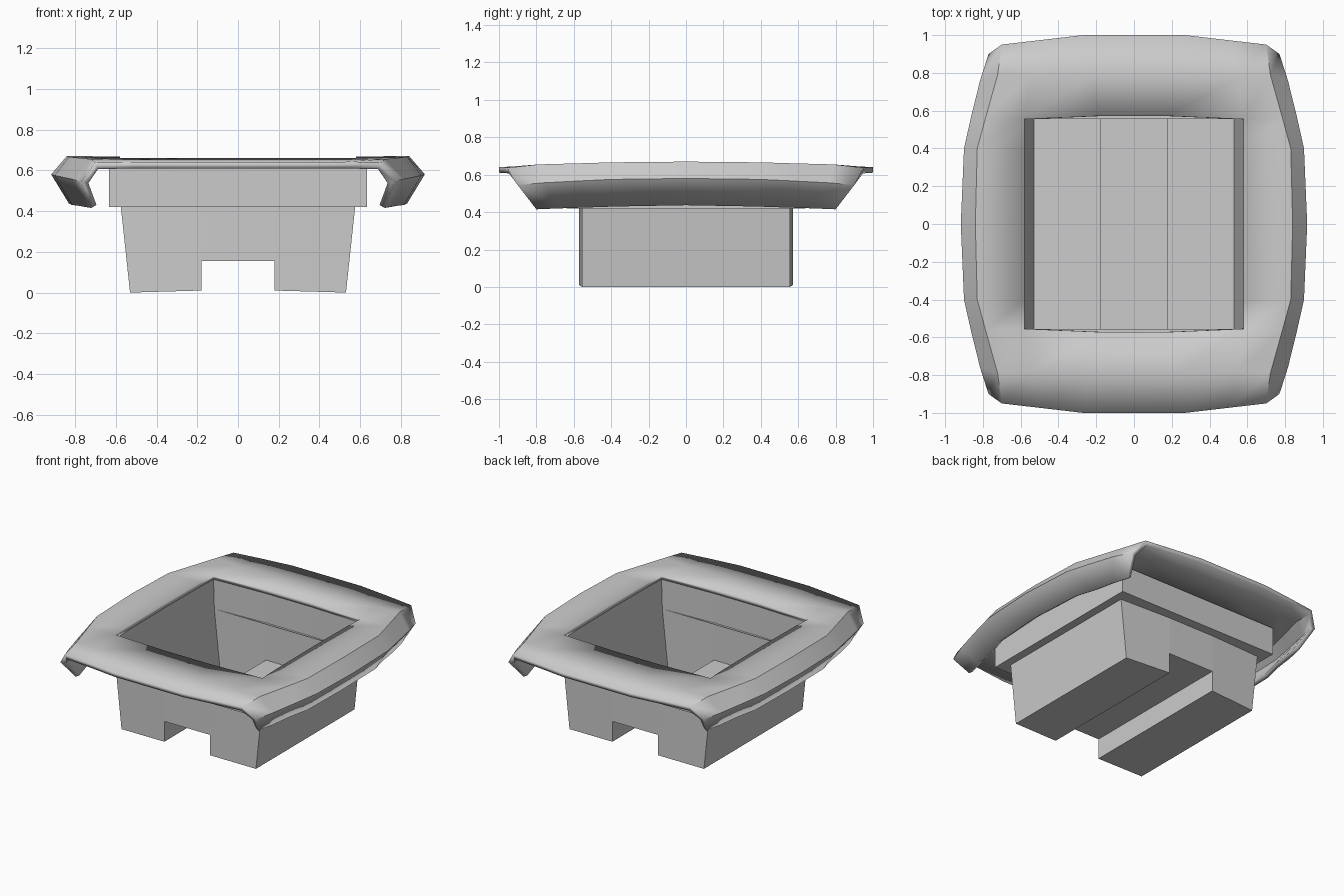
import bpy, bmesh, math

if "Cube" in bpy.data.objects:
    bpy.data.objects.remove(bpy.data.objects["Cube"])


def make(name, verts, faces, smooth=None):
    me = bpy.data.meshes.new(name)
    me.from_pydata(verts, [], faces)
    bm = bmesh.new()
    bm.from_mesh(me)
    bmesh.ops.remove_doubles(bm, verts=bm.verts, dist=1e-5)
    bm.to_mesh(me)
    bm.free()
    ob = bpy.data.objects.new(name, me)
    bpy.context.collection.objects.link(ob)
    if smooth:
        bpy.ops.object.select_all(action='DESELECT')
        ob.select_set(True)
        bpy.context.view_layer.objects.active = ob
        bpy.ops.object.shade_smooth_by_angle(angle=math.radians(smooth))
    return ob


# Rim: half cross-sections from the centre out to the folded lip, by y station
STATIONS = [
    [(.18, 0, .66), (.58, 0, .668), (.84, 0, .67), (.917, 0, .58), (.83, 0, .437)],
    [(.18, .4, .66), (.58, .4, .665), (.83, .4, .666), (.90, .4, .575), (.815, .38, .43)],
    [(.18, .572, .66), (.58, .555, .66), (.785, .565, .661), (.863, .565, .567), (.775, .53, .425)],
    [(.23, .79, .652), (.55, .78, .653), (.722, .79, .655), (.815, .76, .557), (.75, .68, .42)],
    [(.27, 1.0, .64), (.50, .973, .64), (.70, .95, .637), (.77, .90, .545), (.72, .80, .415)],
]
rows = []
for j in range(-4, 5):
    half = [(x, math.copysign(y, j), z) for x, y, z in STATIONS[abs(j)]]
    rows.append([(-x, y, z) for x, y, z in reversed(half)] + half)
n = len(rows[0])
faces = []
for j in range(8):
    for i in range(n - 1):
        if 2 <= j <= 5 and 3 <= i <= 5:      # opening
            continue
        a = j * n + i
        faces.append((a, a + 1, a + n + 1, a + n))
rim = make("rim", [v for r in rows for v in r], faces, smooth=25)
sol = rim.modifiers.new("thickness", 'SOLIDIFY')
sol.thickness = .03
sol.offset = -1
sol.use_even_offset = True

# Tub: open-topped shell with a raised channel along the floor
half = [(.582, .64), (.575, .42), (.53, 0), (.18, .01), (.18, .155)]
profile = half + [(-x, z) for x, z in reversed(half)]
m = len(profile)


def bow(x):
    return .572 if abs(x) < .2 else .555


verts = []
for s in (-1, 1):
    verts += [(x, s * bow(x), z) for x, z in profile]
    verts += [(.18, s * .572, .64), (-.18, s * .572, .64)]
k = m + 2
faces = [(i + 1, i, i + k, i + k + 1) for i in range(m - 1)]
end_faces = [(0, 1, 2, 3, 4, m), (m, 4, 5, m + 1), (m + 1, 5, 6, 7, 8, 9)]
faces += [tuple(reversed(f)) for f in end_faces]
faces += [tuple(i + k for i in f) for f in end_faces]
make("tub", verts, faces)

# Collar: vertical band under the rim with a narrow ledge on its underside
rings = [(.633, .64, .615), (.633, .64, .42), (.575, .555, .42)]
verts = [(sx * x, sy * y, z) for x, y, z in rings
         for sx, sy in ((-1, -1), (1, -1), (1, 1), (-1, 1))]
faces = []
for r in (0, 4):
    for i in range(4):
        e = (i + 1) % 4
        faces.append((r + i, r + 4 + i, r + 4 + e, r + e))
make("collar", verts, faces)
